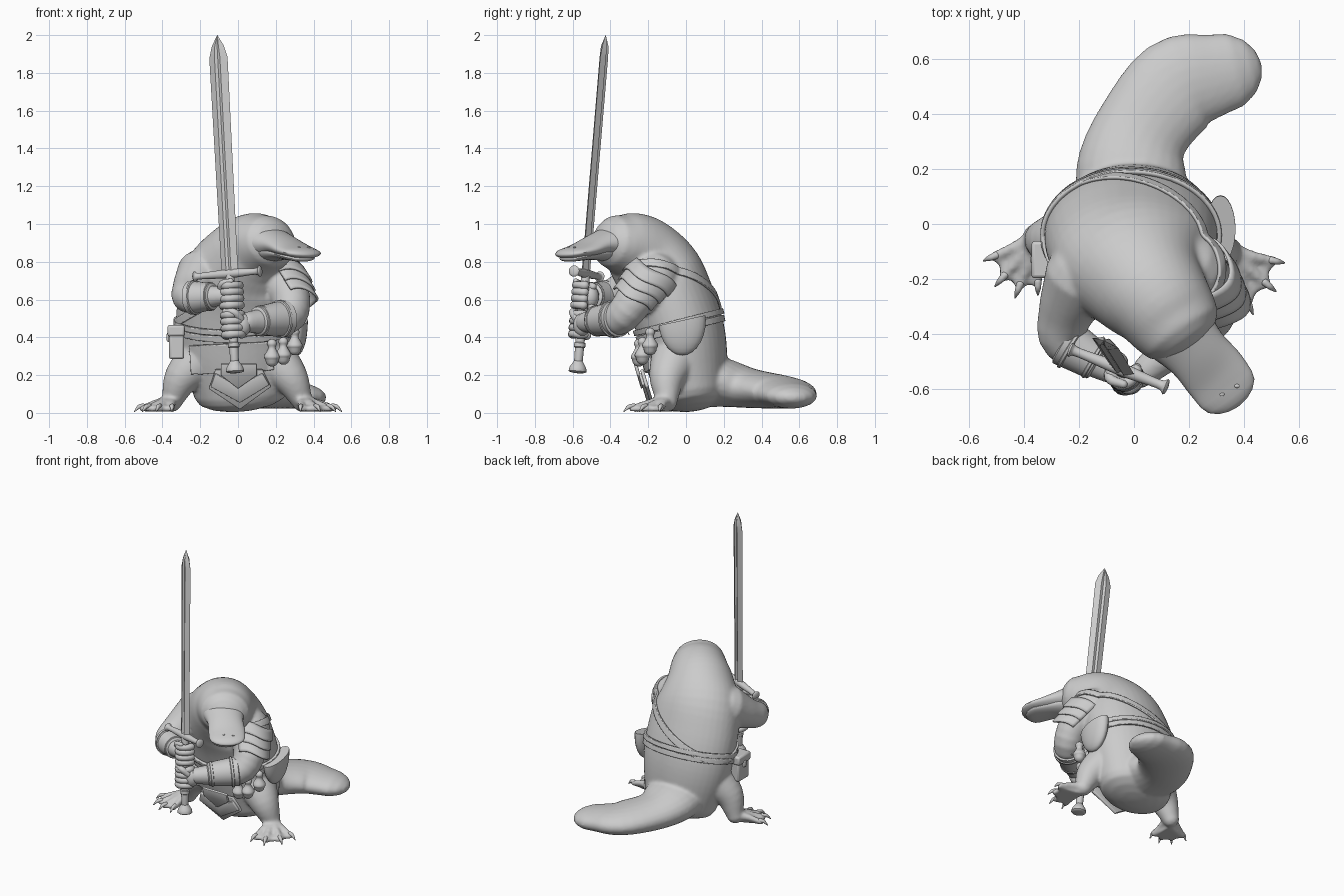
import bpy, bmesh
from math import sin, cos, pi, radians
from mathutils import Vector, Matrix

if "Cube" in bpy.data.objects:
    bpy.data.objects.remove(bpy.data.objects["Cube"])

X, Y, Z = Vector((1, 0, 0)), Vector((0, 1, 0)), Vector((0, 0, 1))
grey = bpy.data.materials.new("plain_grey")
grey.use_nodes = True
grey.diffuse_color = (0.6, 0.6, 0.6, 1)
grey.node_tree.nodes["Principled BSDF"].inputs["Base Color"].default_value = (0.6, 0.6, 0.6, 1)


def add(name, bm, matrix=None, thick=0, offset=1, bevel=0):
    """Turn a bmesh into a finished object."""
    if not thick:
        bmesh.ops.recalc_face_normals(bm, faces=bm.faces)
    me = bpy.data.meshes.new(name)
    bm.to_mesh(me)
    bm.free()
    me.materials.append(grey)
    me.shade_smooth()
    me.set_sharp_from_angle(angle=radians(38))
    ob = bpy.data.objects.new(name, me)
    bpy.context.collection.objects.link(ob)
    if matrix:
        ob.matrix_world = matrix
    if thick:
        m = ob.modifiers.new("thickness", 'SOLIDIFY')
        m.thickness, m.offset = thick, offset
    if bevel:
        m = ob.modifiers.new("bevel", 'BEVEL')
        m.width, m.segments = bevel, 2
    return ob


def loft(bm, pts, ref=Z, caps=None, sides=24, steps=4, closed=True):
    """Smooth tube through (x, y, z, radius along ref, radius across)."""
    pts = [Vector((*p, p[3]) if len(p) == 4 else p) for p in pts]
    ext = [2 * pts[0] - pts[1]] + pts + [2 * pts[-1] - pts[-2]]
    rows = []
    for i in range(1, len(pts)):
        a, b, c, d = ext[i - 1:i + 3]
        for k in range(steps):
            t = k / steps
            rows.append(0.5 * (2 * b + (c - a) * t + (2 * a - 5 * b + 4 * c - d) * t * t
                               + (3 * b - a - 3 * c + d) * t ** 3))
    rows.append(pts[-1])
    pos = [Vector(r[:3]) for r in rows]
    n = len(pos) - 1
    rings = [(pos[i], (pos[min(i + 1, n)] - pos[max(i - 1, 0)]).normalized(), rows[i][3], rows[i][4])
             for i in range(n + 1)]
    if closed:
        caps = caps or (min(rows[0][3:]), min(rows[-1][3:]))
        angles = [radians(a) for a in (25, 48, 68, 84)]
        p, t, a, b = rings[0]
        head = [(p - t * caps[0] * sin(q), t, a * cos(q), b * cos(q)) for q in reversed(angles)]
        p, t, a, b = rings[-1]
        rings = head + rings + [(p + t * caps[1] * sin(q), t, a * cos(q), b * cos(q)) for q in angles]
    loops = []
    for p, t, a, b in rings:
        s = (ref - t * ref.dot(t)).normalized()
        u = t.cross(s)
        loops.append([bm.verts.new(p + s * a * cos(2 * pi * j / sides) + u * b * sin(2 * pi * j / sides))
                      for j in range(sides)])
    for l, m in zip(loops, loops[1:]):
        for j in range(sides):
            bm.faces.new((l[j], l[(j + 1) % sides], m[(j + 1) % sides], m[j]))
    if closed:
        bm.faces.new(loops[0][::-1])
        bm.faces.new(loops[-1])


def tube(name, pts, matrix=None, **kw):
    bm = bmesh.new()
    loft(bm, pts, **kw)
    return add(name, bm, matrix)


def ball(name, loc, scale, cut=None):
    bm = bmesh.new()
    bmesh.ops.create_uvsphere(bm, u_segments=24, v_segments=14, radius=1,
                              matrix=Matrix.Translation(loc) @ Matrix.Diagonal((*scale, 1)))
    if cut:
        g = bmesh.ops.bisect_plane(bm, geom=bm.verts[:] + bm.edges[:] + bm.faces[:], plane_co=cut[0],
                                   plane_no=cut[1], clear_outer=True)["geom_cut"]
        bmesh.ops.edgeloop_fill(bm, edges=[e for e in g if isinstance(e, bmesh.types.BMEdge)])
    return add(name, bm)


# Body: torso with head, tail, limbs and webbed feet, fused into one skin
skin = bmesh.new()
loft(skin, [(.02, .03, .1, .25, .19), (0, 0, .3, .3, .22), (-.01, -.03, .45, .315, .23),
            (-.01, -.08, .6, .31, .23), (0, -.14, .73, .285, .23), (.045, -.22, .83, .225, .21),
            (.1, -.29, .88, .19, .185), (.15, -.36, .9, .17, .15)], ref=X, caps=(.09, .12), sides=40)
loft(skin, [(0, .05, .18, .15, .2), (-.01, .2, .16, .13, .2), (.03, .34, .13, .105, .175),
            (.16, .5, .11, .088, .182), (.3, .545, .095, .072, .15)], caps=(.05, .17))
arms = {"right": [(-.19, -.2, .73, .14), (-.25, -.33, .65, .1), (-.25, -.43, .61, .082), (-.09, -.53, .62, .05)],
        "left": [(.2, -.17, .72, .14), (.28, -.27, .6, .105), (.25, -.36, .5, .09), (.05, -.53, .48, .055)]}
for a in arms.values():
    loft(skin, a)
loft(skin, [(-.2, -.04, .28, .13), (-.3, -.06, .18, .095), (-.35, -.05, .06, .055)])
loft(skin, [(.19, -.06, .28, .13), (.28, -.1, .18, .095), (.34, -.1, .06, .055)])

feet = {"right": (Vector((-.35, -.05, 0)), [(-.54, -.13), (-.5, -.22), (-.43, -.26), (-.35, -.25)]),
        "left": (Vector((.34, -.1, 0)), [(.54, -.14), (.51, -.24), (.43, -.32), (.33, -.32)])}
for side, (heel, tips) in feet.items():
    tips = [Vector((*t, 0)) for t in tips]
    web = []
    for i, tip in enumerate(tips):
        d = tip - heel
        toe = lambda rows: [(*(heel + d * f + Z * z), r) for f, z, r in rows]
        loft(skin, toe([(0, .06, .04), (.45, .05, .022), (.85, .025, .017)]), sides=12)
        tube(f"{side}_claw_{i}", toe([(.8, .036, .014), (.92, .032, .011), (1.04, .008, .003)]), sides=10)
        web.append(heel + d * .92)
        if i < 3:
            web.append(heel + (d + tips[i + 1] - heel) * .41)
    low = [skin.verts.new(p + Z * .008) for p in [heel] + web]
    high = [skin.verts.new(p + Z * z) for p, z in zip([heel] + web, [.06] + [.033] * 7)]
    for i in range(len(low)):
        j = (i + 1) % len(low)
        skin.faces.new((low[i], low[j], high[j], high[i]))
    for i in range(1, len(low) - 1):
        skin.faces.new((low[0], low[i + 1], low[i]))
        skin.faces.new((high[0], high[i], high[i + 1]))
body = add("body", skin)
m = body.modifiers.new("fuse", 'REMESH')
m.mode, m.voxel_size, m.use_smooth_shade = 'VOXEL', .011, True
m = body.modifiers.new("soften", 'SMOOTH')
m.factor, m.iterations = .5, 5
bpy.context.view_layer.update()
fused = bpy.data.meshes.new_from_object(body.evaluated_get(bpy.context.evaluated_depsgraph_get()))
body.modifiers.clear()
body.data = fused
fused.materials.clear()
fused.materials.append(grey)
fused.shade_smooth()


def band(name, slope_x, slope_y, z0, z1, keep=(), thick=.012):
    """Strip of the skin between two sloping heights, thickened outward."""
    bm = bmesh.new()
    bm.from_mesh(fused)
    n = Vector((-slope_x, -slope_y, 1))
    for co, no in [(Z * z0, -n), (Z * z1, n), *keep]:
        bmesh.ops.bisect_plane(bm, geom=bm.verts[:] + bm.edges[:] + bm.faces[:],
                               plane_co=co, plane_no=no, clear_outer=True)
    return add(name, bm, thick=thick)


# Belts, shoulder strap and belly plate
front_limit = [(Y * -.31, -Y)]
band("upper_belt", 0, .25, .475, .505, front_limit, .016)
band("lower_belt", 0, .25, .435, .47, front_limit)
band("shoulder_strap", .48, -.1, .6, .645, [(Y * -.27, -Y)])
band("belly_plate", .05, 0, .22, .37, [(Y * -.1, Y), (X * .19, X), (X * -.25, -X)], .016)

# Layered hanging tabard
for name, shape, lift in (
        ("tabard_back", [(-.12, .23), (.13, .23), (.175, .14), (.01, .02), (-.155, .13)], -.015),
        ("tabard_middle", [(-.12, .21), (0, .14), (.13, .21), (.165, .15), (.01, .055), (-.145, .14)], 0),
        ("tabard_front", [(-.09, .26), (.1, .26), (.1, .2), (0, .13), (-.09, .2)], .01)):
    bm = bmesh.new()
    bm.faces.new([bm.verts.new((x, -.18 - .3 * z - lift, z)) for x, z in shape])
    add(name, bm, thick=.018, offset=0, bevel=.004)

# Bill with lower jaw, nostrils and eyes
tube("upper_bill", [(.17, -.4, .9, .09, .135), (.23, -.47, .89, .06, .115), (.29, -.54, .865, .042, .118),
                    (.335, -.6, .85, .03, .115)], caps=(.05, .08), sides=32)
tube("lower_bill", [(.18, -.42, .86, .06, .1), (.25, -.5, .845, .035, .09), (.32, -.59, .825, .022, .095)],
     caps=(.03, .07))
for i, (x, y) in enumerate([(.375, -.59), (.32, -.62)]):
    ball(f"nostril_{i}", (x, y, .876), (.01, .007, .005))
for i, p in enumerate([(.264, -.35, .945), (.085, -.442, .95)]):
    ball(f"eye_{i}", p, (.018, .018, .01))

# Sleeve and bracer on each arm
for side, a in arms.items():
    p, q = Vector(a[2]), Vector(a[3])
    mark = lambda t, g: (*p.lerp(q, t)[:3], p.lerp(q, t)[3] + g)
    tube(f"{side}_bracer", [mark(0, .008), mark(.4, .01), mark(.72, .012)], caps=(.012, .012))
    for i, t in enumerate((.12, .62)):
        tube(f"{side}_bracer_rim_{i}", [mark(t, .015), mark(t + .05, .016)], caps=(.01, .01))

# Overlapping shoulder armour with pointed hems on the left arm
arm = [Vector(p) for p in arms["left"]]
out = Vector((1, -.15, .35)).normalized()
down = Vector((arm[1] - arm[0])[:3]).normalized()
for i in range(3):
    a, b = arm[0].lerp(arm[1], .35 * i), arm[0].lerp(arm[1], .45 + .35 * i)
    bm = bmesh.new()
    loft(bm, [(*a[:3], a[3] + .008), (*b[:3], b[3] + .022)], closed=False, sides=40)
    bmesh.ops.recalc_face_normals(bm, faces=bm.faces)
    bmesh.ops.delete(bm, geom=[f for f in bm.faces if f.normal.dot(out) < .2], context='FACES')
    for v in bm.verts:
        v.co += down * .06 * max(0, (v.co - Vector(a[:3])).normalized().dot(out)) ** 4
    add(f"shoulder_plate_{i}", bm, thick=.012, offset=0)

# Pouches hung from the belt
for name, loc, size in (("box_pouch", (-.325, -.13, .37), (.08, .12, .17)),
                        ("box_pouch_flap", (-.328, -.13, .435), (.092, .135, .06)),
                        ("box_pouch_clasp", (-.368, -.13, .4), (.02, .03, .05))):
    bm = bmesh.new()
    bmesh.ops.create_cube(bm, size=1, matrix=Matrix.Translation(loc) @ Matrix.Diagonal((*size, 1)))
    add(name, bm, bevel=.012)
ball("round_bag", (.315, -.02, .49), (.055, .125, .185), (Vector((.3, -.02, .49)), Vector((0, -.22, 1))))
for i, (x, y, z) in enumerate([(.18, -.25, .3), (.24, -.23, .31), (.3, -.19, .36)]):
    tube(f"small_sack_{i}", [(x, y, z - .02, .035), (x, y, z, .042), (x, y, z + .04, .02), (x, y, z + .065, .026)],
         ref=X, sides=16)

# Sword, built upright along its own axis and then tilted
foot, tip = Vector((-.015, -.575, .21)), Vector((-.11, -.425, 2))
up = (tip - foot).normalized()
across = Vector((.93, -.37, 0))
across = (across - up * across.dot(up)).normalized()
tilt = Matrix((across, up.cross(across), up)).transposed().to_4x4()
tilt.translation = foot
length = (tip - foot).length
bm = bmesh.new()
rows = []
for z, w in ((.53, .047), (length - .12, .052), (length - .06, .035), (length, .001)):
    t = min(.018, w * .5)
    section = [(w, 0), (w * .3, t), (0, t * .6), (-w * .3, t), (-w, 0), (-w * .3, -t), (0, -t * .6), (w * .3, -t)]
    rows.append([bm.verts.new((x, y, z)) for x, y in section])
for l, m in zip(rows, rows[1:]):
    for j in range(8):
        bm.faces.new((l[j], l[j - 7], m[j - 7], m[j]))
bm.faces.new(rows[0])
bm.faces.new(rows[-1])
add("sword_blade", bm, tilt)
tube("sword_grip", [(0, 0, .06, .023), (0, 0, .3, .026), (0, 0, .53, .023)], tilt, ref=X)
tube("sword_pommel", [(0, 0, .01, .048), (0, 0, .03, .044), (0, 0, .06, .026)], tilt, ref=X, caps=(.01, .01))
tube("sword_collar", [(0, 0, .14, .03), (0, 0, .16, .03)], tilt, ref=X, caps=(.008, .008))
tube("sword_guard", [(-.2, 0, .53, .028), (-.17, 0, .53, .017), (0, 0, .53, .024), (.14, 0, .53, .017),
                     (.17, 0, .53, .03)], tilt, caps=(.01, .01))

# Hands gripping the hilt
for side, base, sign in (("right", .36, -1), ("left", .205, 1)):
    ball(f"{side}_palm", tilt @ Vector((sign * .045, .02, base + .05)), (.05, .045, .062))
    for i in range(4):
        curl = [radians(50 - 36 * k) for k in range(8)]
        tube(f"{side}_finger_{i}", [(sign * .046 * cos(a), .046 * sin(a), base + .035 * i, .02 + .004 * (k % 3 == 1))
                                    for k, a in enumerate(curl)], tilt, sides=12, steps=2)
    tube(f"{side}_thumb", [(sign * .05, -.01, base + .08, .022), (sign * .03, -.045, base + .115, .019),
                           (-sign * .02, -.045, base + .125, .015)], tilt, sides=12)
